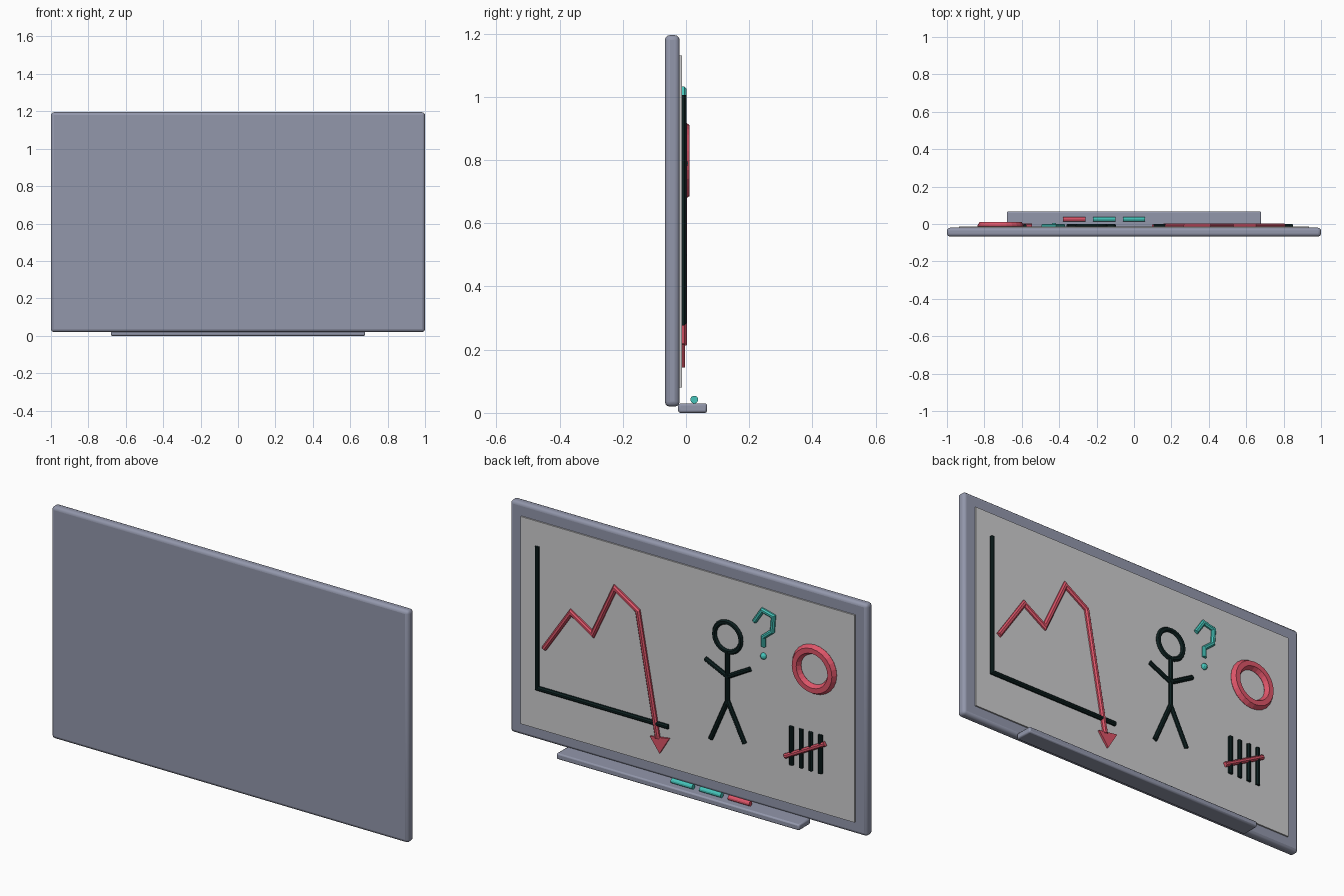
import bpy, bmesh, math
from mathutils import Vector

if "Cube" in bpy.data.objects:
    bpy.data.objects.remove(bpy.data.objects["Cube"])


def material(name, rgb):
    m = bpy.data.materials.new(name)
    m.diffuse_color = (*rgb, 1)
    m.use_nodes = True
    m.node_tree.nodes["Principled BSDF"].inputs["Base Color"].default_value = m.diffuse_color
    return m


FRAME = material("grey blue", (0.29, 0.31, 0.41))
WHITE = material("board white", (0.62, 0.62, 0.63))
RED = material("marker red", (0.72, 0.09, 0.14))
TEAL = material("marker teal", (0.06, 0.55, 0.49))
BLACK = material("marker black", (0.004, 0.014, 0.014))
INK_Y = -0.010  # depth of the drawn lines


def finish(name, bm, mat):
    bmesh.ops.recalc_face_normals(bm, faces=bm.faces)
    me = bpy.data.meshes.new(name)
    bm.to_mesh(me)
    bm.free()
    ob = bpy.data.objects.new(name, me)
    bpy.context.collection.objects.link(ob)
    me.materials.append(mat)
    return ob


def box(name, lo, hi, mat, bevel=0, segments=2):
    bm = bmesh.new()
    bmesh.ops.create_cube(bm, size=1)
    for v in bm.verts:
        v.co = Vector([(a + b) / 2 + c * (b - a) for a, b, c in zip(lo, hi, v.co)])
    ob = finish(name, bm, mat)
    if bevel:
        mod = ob.modifiers.new("rounded edges", 'BEVEL')
        mod.width, mod.segments = bevel, segments
        bpy.ops.object.select_all(action='DESELECT')
        ob.select_set(True)
        bpy.context.view_layer.objects.active = ob
        bpy.ops.object.shade_smooth_by_angle(angle=math.radians(40))
    return ob


def stroke(name, points, mat, r=0.012, y=INK_Y, sides=8):
    """Mitred tube along a path of (x, z) points."""
    pts = [Vector(p) for p in points]
    dirs = [(b - a).normalized() for a, b in zip(pts, pts[1:])]
    bm = bmesh.new()
    rings = []
    for i, p in enumerate(pts):
        d0, d1 = dirs[max(i - 1, 0)], dirs[min(i, len(dirs) - 1)]
        t = (d0 + d1).normalized()
        across = Vector((-t.y, t.x)) / max(t.dot(d1), 0.3)
        ring = []
        for k in range(sides):
            a = 2 * math.pi * (k + 0.5) / sides
            q = p + across * r * math.cos(a)
            ring.append(bm.verts.new((q.x, y + r * math.sin(a), q.y)))
        rings.append(ring)
    for a, b in zip(rings, rings[1:]):
        for k in range(sides):
            n = (k + 1) % sides
            bm.faces.new((a[k], a[n], b[n], b[k]))
    bm.faces.new(rings[0])
    bm.faces.new(rings[-1])
    return finish(name, bm, mat)


def ring(name, x, z, major, minor, mat):
    bpy.ops.mesh.primitive_torus_add(
        location=(x, INK_Y, z), rotation=(math.pi / 2, 0, 0), major_radius=major,
        minor_radius=minor, major_segments=24, minor_segments=6)
    ob = bpy.context.object
    ob.name = name
    ob.data.materials.append(mat)


# Board, writing surface and tray
box("board_frame", (-1, -0.067, 0.02), (1, -0.02, 1.195), FRAME, 0.016, 3)
box("writing_surface", (-0.935, -0.03, 0.08), (0.935, -0.013, 1.13), WHITE)
box("marker_tray", (-0.68, -0.025, 0), (0.68, 0.067, 0.03), FRAME, 0.007, 2)

# Markers lying on the tray
for i, (x, mat) in enumerate([(-0.32, RED), (-0.16, TEAL), (0, TEAL)]):
    stroke(f"marker_{i + 1}", [(x - 0.06, 0.042), (x + 0.06, 0.042)], mat, 0.0125, 0.026, 12)

# Chart axes
stroke("chart_axes", [(0.84, 1.005), (0.84, 0.288), (0.105, 0.288)], BLACK)

# Falling chart line with flat arrowhead
stroke("chart_line", [(0.80, 0.50), (0.65, 0.722), (0.527, 0.645), (0.404, 0.91),
                      (0.276, 0.83), (0.164, 0.215)], RED, 0.0135)
bm = bmesh.new()
head = [[bm.verts.new((x, y, z)) for x, z in ((0.205, 0.216), (0.097, 0.232), (0.151, 0.143))]
        for y in (-0.015, -0.003)]
for f in head:
    bm.faces.new(f)
for k in range(3):
    n = (k + 1) % 3
    bm.faces.new((head[0][k], head[0][n], head[1][n], head[1][k]))
finish("arrowhead", bm, RED)

# Stick figure
CX = -0.227
ring("figure_head", CX, 0.832, 0.074, 0.0125, BLACK)
stroke("figure_body", [(CX, 0.76), (CX, 0.505)], BLACK)
stroke("figure_arm_a", [(CX, 0.632), (CX + 0.125, 0.69)], BLACK)
stroke("figure_arm_b", [(CX, 0.632), (CX - 0.128, 0.704)], BLACK)
stroke("figure_leg_a", [(CX, 0.51), (CX + 0.095, 0.292)], BLACK)
stroke("figure_leg_b", [(CX, 0.51), (CX - 0.095, 0.318)], BLACK)

# Question mark
stroke("question_hook", [(-0.378, 0.952), (-0.423, 1.02), (-0.484, 1.005), (-0.478, 0.928),
                         (-0.428, 0.887), (-0.428, 0.838)], TEAL)
bm = bmesh.new()
bmesh.ops.create_uvsphere(bm, u_segments=12, v_segments=8, radius=0.016)
bmesh.ops.translate(bm, verts=bm.verts, vec=(-0.428, INK_Y, 0.789))
finish("question_dot", bm, TEAL)

# Red circle
ring("red_circle", -0.713, 0.798, 0.1, 0.025, RED)

# Tally marks
for i in range(4):
    x = -0.585 - i * 0.054
    stroke(f"tally_{i + 1}", [(x, 0.476), (x, 0.281)], BLACK, 0.0115)
stroke("tally_slash", [(-0.55, 0.316), (-0.775, 0.438)], RED, 0.0125, INK_Y + 0.002)
